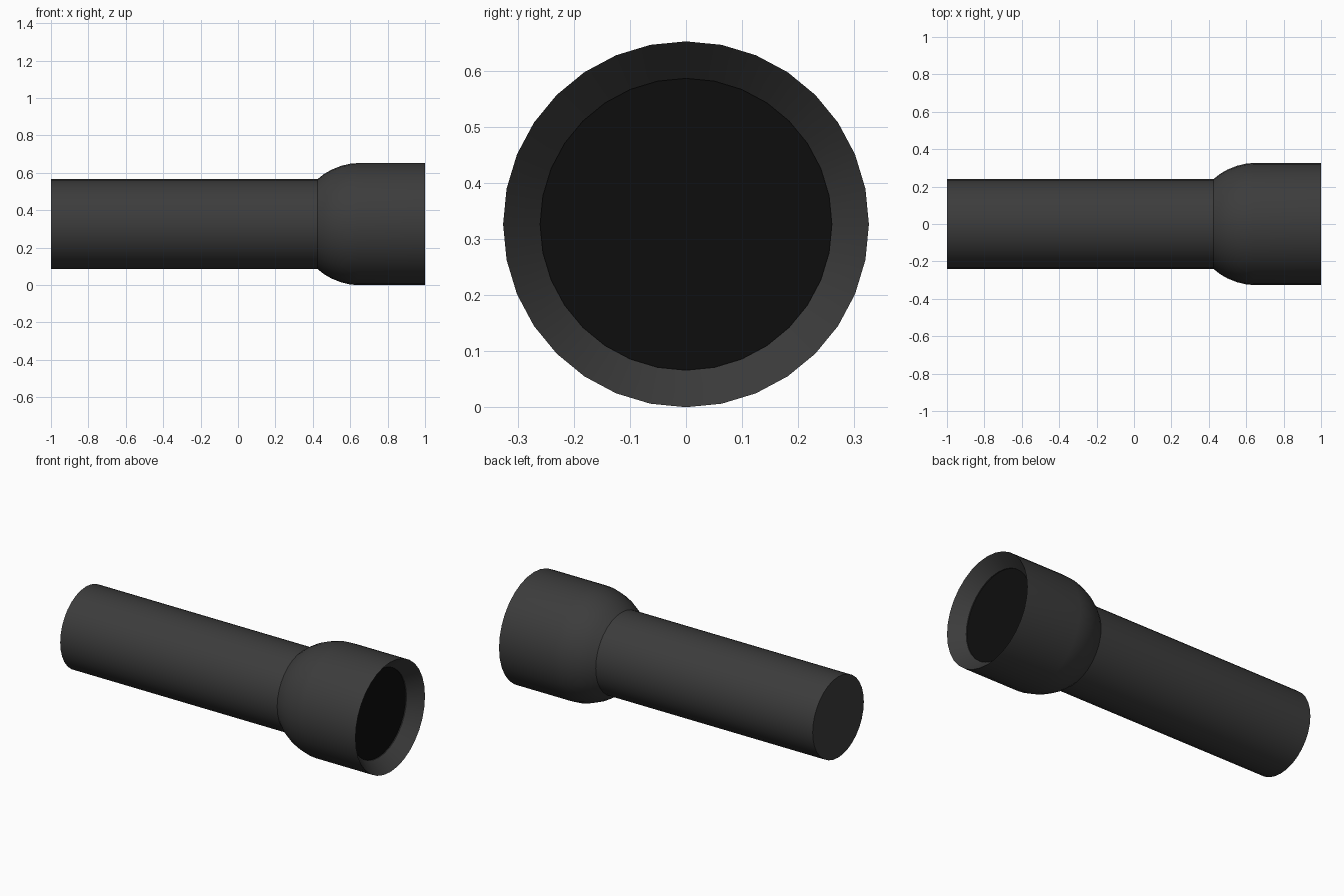
import bpy, bmesh, math

if "Cube" in bpy.data.objects:
    bpy.data.objects.remove(bpy.data.objects["Cube"])

SEGS = 32
AXIS_Z = 0.326


def material(name, value):
    m = bpy.data.materials.new(name)
    m.diffuse_color = (value, value, value, 1)
    m.use_nodes = True
    m.node_tree.nodes["Principled BSDF"].inputs["Base Color"].default_value = m.diffuse_color
    return m


def lathe(name, profile, mat):
    """Revolve (x, radius) points about the long axis; radius 0 closes an end."""
    bm = bmesh.new()
    rings = []
    for x, r in profile:
        if r == 0:
            rings.append([bm.verts.new((x, 0, AXIS_Z))] * SEGS)
            continue
        angles = [2 * math.pi * i / SEGS for i in range(SEGS)]
        rings.append([bm.verts.new((x, r * math.sin(a), AXIS_Z + r * math.cos(a)))
                      for a in angles])
    for a, b in zip(rings, rings[1:]):
        for i in range(SEGS):
            j = (i + 1) % SEGS
            bm.faces.new(list(dict.fromkeys((a[i], a[j], b[j], b[i]))))
    bmesh.ops.recalc_face_normals(bm, faces=bm.faces)
    mesh = bpy.data.meshes.new(name)
    bm.to_mesh(mesh)
    bm.free()
    obj = bpy.data.objects.new(name, mesh)
    bpy.context.collection.objects.link(obj)
    mesh.materials.append(mat)
    bpy.ops.object.select_all(action='DESELECT')
    obj.select_set(True)
    bpy.context.view_layer.objects.active = obj
    bpy.ops.object.shade_smooth_by_angle(angle=math.radians(35))
    return obj


casing = material("dark_casing", 0.045)
black = material("black_lens", 0.004)

# Straight grip with a flat closed tail
lathe("handle", [(-1, 0), (-1, 0.24), (0.44, 0.24)], casing)

# Rounded head, straight collar and the sloped rim recessed to the lens
head = [(0.43, 0), (0.425, 0.24), (0.46, 0.268), (0.50, 0.291), (0.55, 0.311),
        (0.60, 0.323), (0.64, 0.326), (1, 0.326), (0.925, 0.26), (0.915, 0.26), (0.915, 0)]
lathe("head", head, casing)

# Dark lens disc at the bottom of the recess
disc = lathe("lens", [(0.916, 0), (0.92, 0.26), (0.92, 0)], black)
